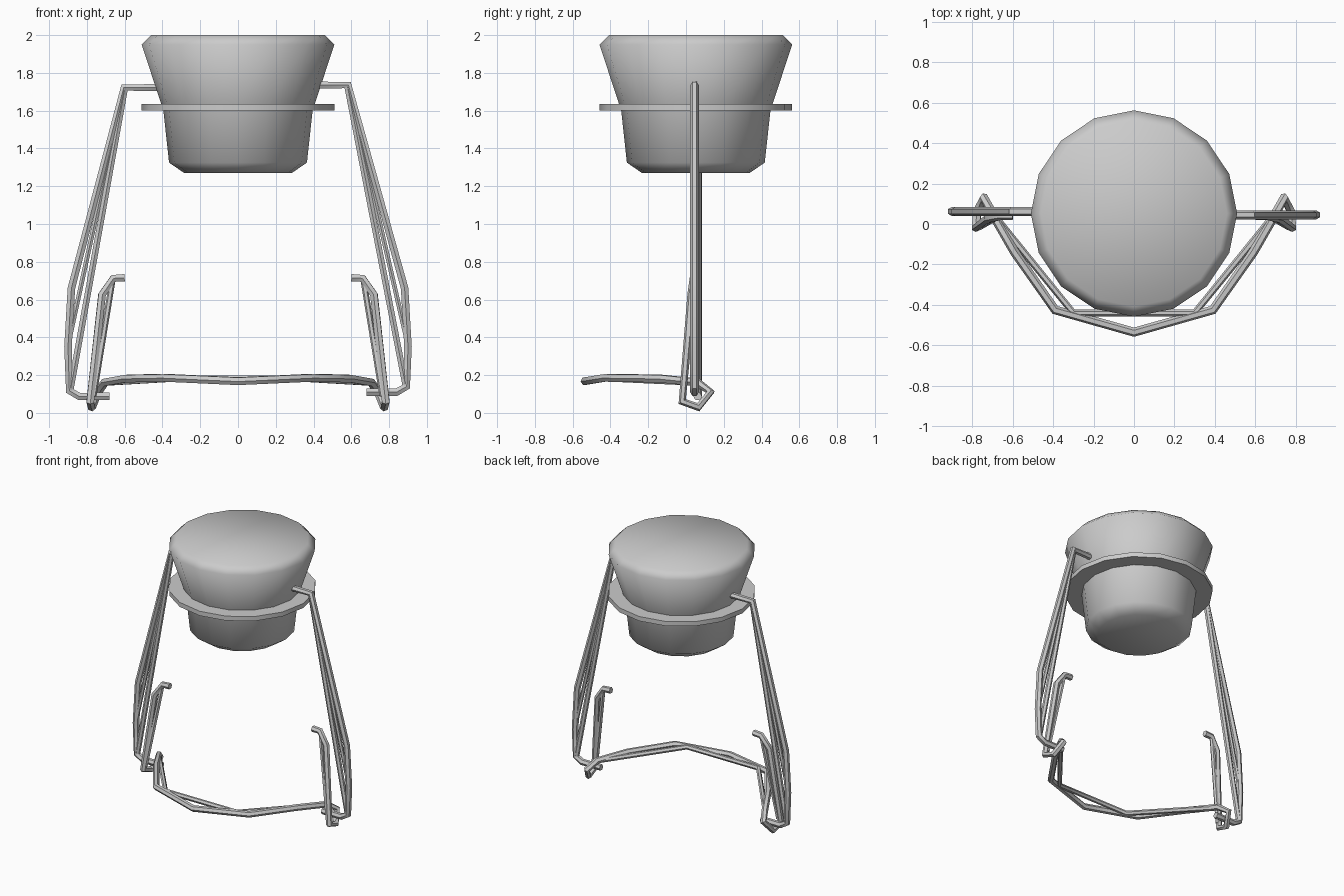
import bpy, bmesh, math

if "Cube" in bpy.data.objects:
    bpy.data.objects.remove(bpy.data.objects["Cube"])

CY = 0.052  # y of the stopper axis


def lathe(name, profile, sides=16, angle=70):
    bm = bmesh.new()
    rings = []
    for r, z in profile:
        rings.append([bm.verts.new((r * math.cos(2 * math.pi * i / sides),
                                    CY + r * math.sin(2 * math.pi * i / sides), z))
                      for i in range(sides)])
    for a, b in zip(rings, rings[1:]):
        for i in range(sides):
            j = (i + 1) % sides
            bm.faces.new((a[i], a[j], b[j], b[i]))
    bm.faces.new(rings[0][::-1])
    bm.faces.new(rings[-1])
    bmesh.ops.recalc_face_normals(bm, faces=bm.faces)
    me = bpy.data.meshes.new(name)
    bm.to_mesh(me)
    bm.free()
    ob = bpy.data.objects.new(name, me)
    bpy.context.collection.objects.link(ob)
    select(ob)
    bpy.ops.object.shade_smooth_by_angle(angle=math.radians(angle))
    return ob


def select(ob):
    bpy.ops.object.select_all(action='DESELECT')
    ob.select_set(True)
    bpy.context.view_layer.objects.active = ob


def wire(name, strands):
    """Bent wire made from (radius, points) strands."""
    cu = bpy.data.curves.new(name, 'CURVE')
    cu.dimensions = '3D'
    cu.bevel_depth = 1.0
    cu.bevel_resolution = 1
    cu.use_fill_caps = True
    for radius, pts in strands:
        sp = cu.splines.new('POLY')
        sp.points.add(len(pts) - 1)
        for p, co in zip(sp.points, pts):
            p.co = (*co, 1)
            p.radius = radius
    ob = bpy.data.objects.new(name, cu)
    bpy.context.collection.objects.link(ob)
    select(ob)
    bpy.ops.object.convert(target='MESH')
    bpy.ops.object.shade_smooth_by_angle(angle=math.radians(50))


def mirrored(pts):
    return [(-x, y, z) for x, y, z in pts]


# stopper body and its sealing flange
lathe("stopper", [(0.285, 1.27), (0.365, 1.325), (0.395, 1.60), (0.405, 1.63),
                  (0.51, 1.95), (0.46, 2.0)])
lathe("flange", [(0.36, 1.602), (0.51, 1.602), (0.51, 1.636), (0.36, 1.636)])

# side bails: an outer bent strand and an inner straight one
R = 0.023
for side, y, x0, zt, zb in (("left", 0.062, 0.605, 1.722, 0.087),
                            ("right", 0.045, 0.585, 1.735, 0.110)):
    s = -1 if side == "left" else 1
    outer = [(0.38, zt), (x0, zt), (0.882, 0.66), (0.9, 0.35),
             (0.893, zb + 0.03), (0.84, zb), (0.68, zb)]
    inner = [(x0 - 0.005, zt - 0.01), (0.888, zb + 0.03)]
    middle = [(x0, zt - 0.01), (0.895, 0.38)]
    wire(side + "_bail",
         [(r, [(s * x, y, z) for x, z in path])
          for r, path in ((R, outer), (0.019, inner), (0.014, middle))])

# neck wire: lever arms, coils beside the bails and the front bow
arm = [(-0.60, 0.042, 0.715), (-0.66, 0.042, 0.712), (-0.72, 0.03, 0.625),
       (-0.782, -0.02, 0.06), (-0.775, 0.065, 0.03), (-0.742, 0.13, 0.11),
       (-0.705, 0.06, 0.162), (-0.59, -0.14, 0.182), (-0.39, -0.425, 0.186)]
path = arm + [(0, -0.535, 0.168)] + mirrored(arm)[::-1]
chord = [(-0.695, 0.045, 0.160), (-0.30, -0.44, 0.183)]
inner_arm = [(-0.665, 0.042, 0.70), (-0.765, -0.015, 0.09)]
wire("neck_wire", [(R, path),
                   (0.018, chord + mirrored(chord)[::-1]),
                   (0.016, inner_arm), (0.016, mirrored(inner_arm))])
